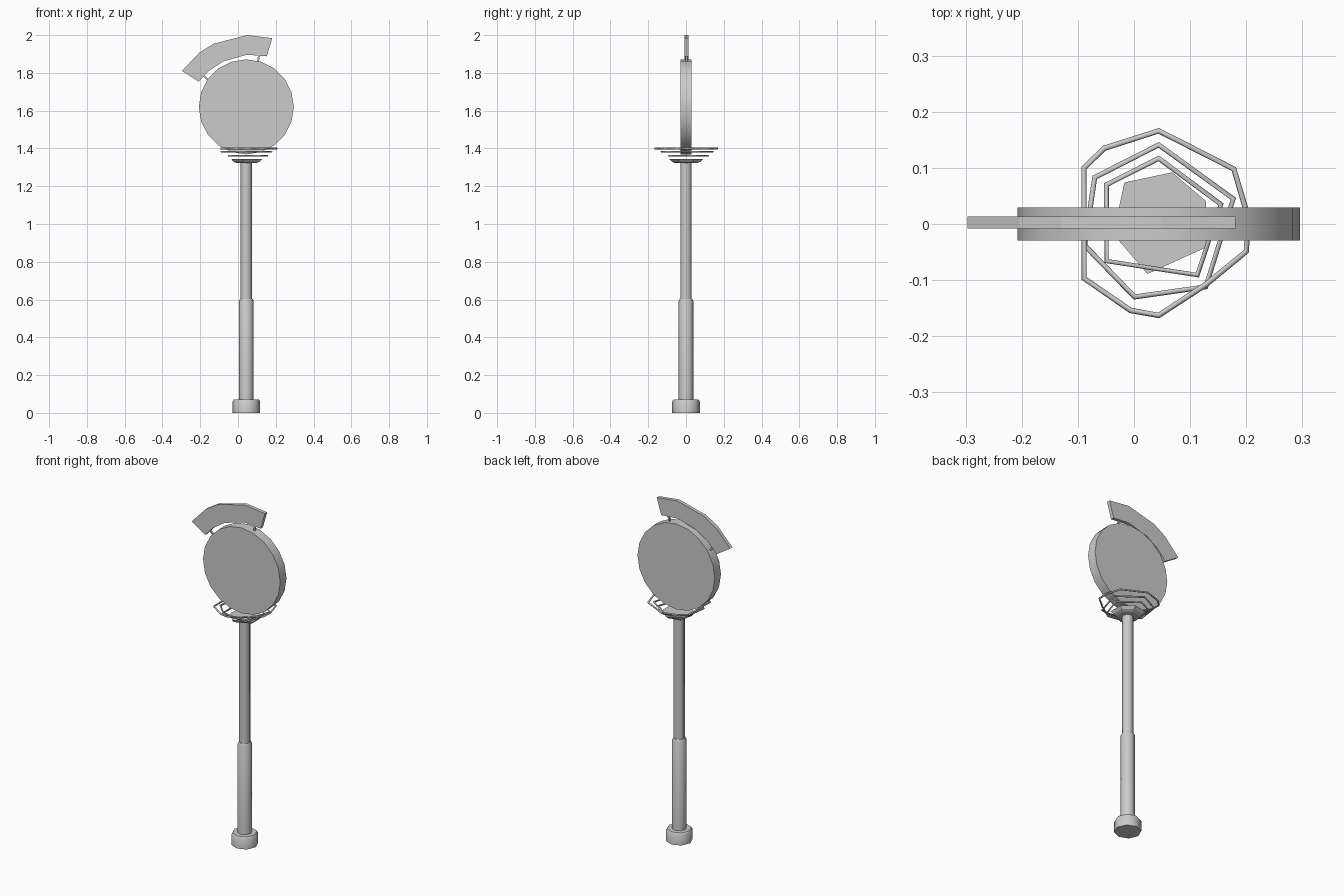
import bpy, bmesh, math
from mathutils import Vector

if "Cube" in bpy.data.objects:
    bpy.data.objects.remove(bpy.data.objects["Cube"])

CX = 0.044  # post axis


def finish(name, bm, smooth=False):
    bmesh.ops.recalc_face_normals(bm, faces=bm.faces)
    me = bpy.data.meshes.new(name)
    bm.to_mesh(me)
    bm.free()
    ob = bpy.data.objects.new(name, me)
    bpy.context.collection.objects.link(ob)
    bpy.context.view_layer.objects.active = ob
    ob.select_set(True)
    if smooth:
        bpy.ops.object.shade_smooth_by_angle(angle=math.radians(50))
    ob.select_set(False)
    return ob


def loft(name, loops, smooth=False):
    """Skin matching point loops and cap both ends."""
    bm = bmesh.new()
    rows = [[bm.verts.new(p) for p in loop] for loop in loops]
    n = len(rows[0])
    for a, b in zip(rows, rows[1:]):
        for i in range(n):
            j = (i + 1) % n
            bm.faces.new((a[i], a[j], b[j], b[i]))
    bm.faces.new(rows[0])
    bm.faces.new(rows[-1])
    return finish(name, bm, smooth)


def turned(name, profile, sides, phase=0.0, smooth=True):
    """Turned part around the post axis from (radius, z) pairs."""
    ang = [2 * math.pi * (i + phase) / sides for i in range(sides)]
    return loft(name, [[(CX + r * math.cos(a), r * math.sin(a), z) for a in ang]
                       for r, z in profile], smooth)


def wire(name, pts, z, radius=0.005):
    """Closed thin ring through the given plan points."""
    cu = bpy.data.curves.new(name, 'CURVE')
    cu.dimensions = '3D'
    cu.bevel_depth = radius
    cu.bevel_resolution = 1
    sp = cu.splines.new('POLY')
    sp.points.add(len(pts) - 1)
    for p, (x, y) in zip(sp.points, pts):
        p.co = (x, y, z, 1)
    sp.use_cyclic_u = True
    ob = bpy.data.objects.new(name, cu)
    bpy.context.collection.objects.link(ob)
    bpy.context.view_layer.objects.active = ob
    ob.select_set(True)
    bpy.ops.object.convert(target='MESH')
    bpy.context.object.select_set(False)


def strut(name, a, b, r=0.005):
    a, b = Vector(a), Vector(b)
    d = (b - a).normalized()
    u, v = d.cross(Vector((0, 1, 0))) * r, Vector((0, r, 0))
    loft(name, [[p + u + v, p - u + v, p - u - v, p + u - v] for p in (a, b)])


# Foot and two-stage post
turned("foot", [(0.073, 0), (0.073, 0.06), (0.066, 0.071)], 8)
turned("lower_post", [(0.039, 0.06), (0.039, 0.592), (0.033, 0.604)], 8)
turned("upper_post", [(0.03, 0.59), (0.03, 1.335)], 8)

# Faceted cup under the disc
plate = [(-0.017, 0.074), (0.068, 0.092), (0.128, 0.041),
         (0.128, -0.042), (0.024, -0.089), (-0.037, -0.018)]
loft("cup_plate", [[(CX + (x - CX) * s, y * s, z) for x, y in plate]
                   for s, z in ((0.62, 1.322), (0.85, 1.33), (1, 1.345))])

# Thin rings spreading upward
wire("small_ring", [(0.044, 0.117), (0.155, 0.035), (0.113, -0.091),
                    (-0.049, -0.066), (-0.049, 0.07)], 1.361)
wire("middle_ring", [(0.044, 0.141), (0.177, 0.045), (0.128, -0.112),
                     (0.001, -0.13), (-0.088, -0.038), (-0.07, 0.083)], 1.383)
wire("large_ring", [(0.044, 0.166), (0.178, 0.098), (0.204, 0.01), (0.2, -0.049),
                    (0.128, -0.108), (0.044, -0.163), (-0.006, -0.154),
                    (-0.089, -0.097), (-0.089, 0.1), (-0.053, 0.135)], 1.4)

# Upright round panel
N = 20
loft("round_panel", [[(CX + 0.2515 * math.sin(2 * math.pi * i / N), y,
                       1.62 + 0.2515 * math.cos(2 * math.pi * i / N))
                      for i in range(N)] for y in (-0.029, 0.029)], True)

# Curved banner above the panel, as a strip of quads with thickness
outer = [(-0.297, 1.81), (-0.205, 1.907), (-0.13, 1.954), (0.048, 2.0), (0.181, 1.984)]
inner = [(-0.208, 1.754), (-0.155, 1.81), (-0.08, 1.86), (0.046, 1.896), (0.153, 1.888)]
bm = bmesh.new()
o = [bm.verts.new((x, -0.008, z)) for x, z in outer]
n = [bm.verts.new((x, -0.008, z)) for x, z in inner]
faces = [bm.faces.new((o[i], n[i], n[i + 1], o[i + 1])) for i in range(4)]
ext = bmesh.ops.extrude_face_region(bm, geom=faces, use_keep_orig=True)
bmesh.ops.translate(bm, vec=(0, 0.021, 0),
                    verts=[g for g in ext["geom"] if isinstance(g, bmesh.types.BMVert)])
finish("arched_banner", bm)

# Short struts holding the banner
strut("left_strut", (-0.15, 0.002, 1.755), (-0.188, 0.002, 1.79))
strut("right_strut", (0.105, 0.002, 1.855), (0.112, 0.002, 1.9))
